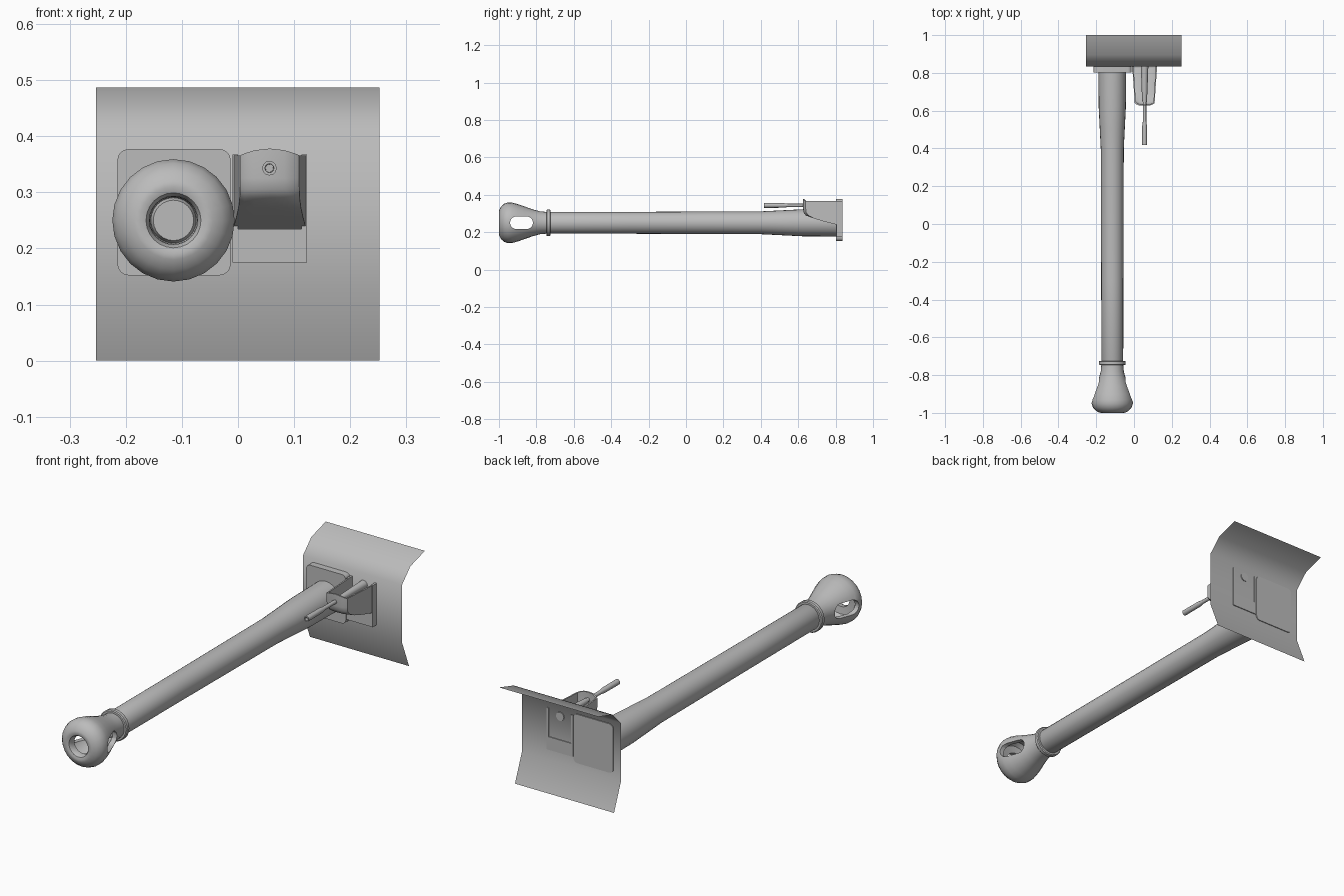
import bpy, bmesh, math
from mathutils import Vector

if "Cube" in bpy.data.objects:
    bpy.data.objects.remove(bpy.data.objects["Cube"])

grey = bpy.data.materials.new("plain grey")
grey.diffuse_color = (0.5, 0.5, 0.5, 1)
grey.use_nodes = True
grey.node_tree.nodes["Principled BSDF"].inputs["Base Color"].default_value = grey.diffuse_color


def finish(name, bm, angle=35, recalc=True):
    if recalc:
        bmesh.ops.recalc_face_normals(bm, faces=bm.faces)
    me = bpy.data.meshes.new(name)
    bm.to_mesh(me)
    bm.free()
    me.materials.append(grey)
    ob = bpy.data.objects.new(name, me)
    bpy.context.collection.objects.link(ob)
    smooth(ob, angle)
    return ob


def select(ob):
    bpy.ops.object.select_all(action='DESELECT')
    ob.select_set(True)
    bpy.context.view_layer.objects.active = ob


def smooth(ob, angle=35):
    select(ob)
    bpy.ops.object.shade_smooth_by_angle(angle=math.radians(angle))


def lathe(name, profile, cx, cz, n=24, angle=35):
    """Revolve (y, radius) points around an axis along y."""
    bm = bmesh.new()
    rings = []
    for y, r in profile:
        if r == 0:
            rings.append([bm.verts.new((cx, y, cz))] * n)
        else:
            rings.append([bm.verts.new((cx + r * math.cos(2 * math.pi * i / n), y,
                                        cz + r * math.sin(2 * math.pi * i / n))) for i in range(n)])
    for a, b in zip(rings, rings[1:]):
        for i in range(n):
            j = (i + 1) % n
            bm.faces.new(list(dict.fromkeys((a[i], a[j], b[j], b[i]))))
    return finish(name, bm, angle)


def extrude(name, points, vec):
    """Extrude a flat outline along a vector."""
    bm = bmesh.new()
    f = bm.faces.new([bm.verts.new(p) for p in points])
    res = bmesh.ops.extrude_face_region(bm, geom=[f], use_keep_orig=True)
    moved = [v for v in res["geom"] if isinstance(v, bmesh.types.BMVert)]
    bmesh.ops.translate(bm, verts=moved, vec=Vector(vec))
    return finish(name, bm)


def apply_modifier(ob, name):
    select(ob)
    bpy.ops.object.modifier_apply(modifier=name)


GX, GZ = -0.115, 0.25   # main barrel axis
CX, CZ = 0.056, 0.343   # small barrel axis

# Thin bent shield sheet
bm = bmesh.new()
rows = [[bm.verts.new((x, y, z)) for x in (-0.253, 0.252)]
        for y, z in ((0.885, 0), (0.834, 0.128), (0.834, 0.394), (0.895, 0.456), (1.0, 0.487))]
for a, b in zip(rows, rows[1:]):
    bm.faces.new((a[0], a[1], b[1], b[0]))
finish("shield_sheet", bm, 60, recalc=False)

# Rounded mounting plate
pts = []
for cx, cz, start in ((-0.033, 0.357, 0), (-0.195, 0.357, 90), (-0.195, 0.172, 180), (-0.033, 0.172, 270)):
    for k in range(5):
        a = math.radians(start + k * 22.5)
        pts.append((cx + 0.02 * math.cos(a), 0.803, cz + 0.02 * math.sin(a)))
extrude("mounting_plate", pts, (0, 0.035, 0))

# Main barrel and its collar
lathe("barrel", [(-0.79, 0), (-0.79, 0.036), (-0.735, 0.058), (-0.3, 0.0585), (0.4, 0.061),
                 (0.5, 0.066), (0.62, 0.072), (0.83, 0.074), (0.83, 0)], GX, GZ)
lathe("barrel_collar", [(-0.747, 0.05), (-0.747, 0.067), (-0.743, 0.071), (-0.728, 0.071),
                        (-0.724, 0.067), (-0.724, 0.05)], GX, GZ)

# Hollow bulb muzzle with a slot through both sides
shell = [(-0.745, 0.058), (-0.78, 0.061), (-0.82, 0.072), (-0.86, 0.086), (-0.90, 0.1),
         (-0.93, 0.108), (-0.952, 0.109), (-0.972, 0.102), (-0.988, 0.088), (-0.998, 0.07),
         (-1.0, 0.06), (-0.996, 0.049), (-0.985, 0.043), (-0.965, 0.043), (-0.96, 0.075),
         (-0.94, 0.088), (-0.90, 0.08), (-0.85, 0.06), (-0.80, 0.042), (-0.745, 0.038)]
muzzle = lathe("muzzle", shell + shell[:1], GX, GZ)
bm = bmesh.new()
bm.from_mesh(muzzle.data)
bmesh.ops.remove_doubles(bm, verts=bm.verts, dist=1e-5)
bmesh.ops.recalc_face_normals(bm, faces=bm.faces)
bm.to_mesh(muzzle.data)
bm.free()
slot = []
for cy, start in ((-0.852, -90), (-0.907, 90)):
    for k in range(9):
        a = math.radians(start + k * 22.5)
        slot.append((GX - 0.2, cy + 0.034 * math.cos(a), GZ + 0.034 * math.sin(a)))
cutter = extrude("slot_cutter", slot, (0.4, 0, 0))
cutter.hide_render = True
mod = muzzle.modifiers.new("slot", 'BOOLEAN')
mod.operation, mod.object, mod.solver = 'DIFFERENCE', cutter, 'EXACT'
apply_modifier(muzzle, "slot")
bpy.data.objects.remove(cutter)
smooth(muzzle)

# Small barrel with thicker tip and hollow mouth, and its tapered sleeve
lathe("small_barrel", [(0.45, 0), (0.45, 0.007), (0.418, 0.008), (0.418, 0.013), (0.52, 0.0125),
                       (0.545, 0.009), (0.66, 0.009), (0.66, 0)], CX, CZ, 12)
lathe("small_barrel_sleeve", [(0.645, 0), (0.645, 0.012), (0.70, 0.015), (0.838, 0.02), (0.838, 0)], CX, CZ, 12)

# U-shaped bracket foot
foot = [(-0.01, 0.367), (-0.01, 0.175), (0.123, 0.175), (0.123, 0.367),
        (0.113, 0.367), (0.113, 0.235), (0, 0.235), (0, 0.367)]
extrude("bracket_foot", [(x, 0.805, z) for x, z in foot], (0, 0.033, 0))

# Open-topped bracket housing: curved front and underside between two cheeks
profile = [(0.64, 0.366), (0.64, 0.325), (0.643, 0.305), (0.655, 0.289), (0.685, 0.273),
           (0.74, 0.256), (0.825, 0.235)]
bm = bmesh.new()
cols = [0, 0.08, 0.25, 0.5, 0.75, 0.92, 1]
grid = []
for i, (y, z) in enumerate(profile):
    inset = 0.013 * (0.83 - y) / 0.19
    x0, x1 = -0.009 + inset, 0.122 - inset
    row = []
    for t in cols:
        bump = 1 - (2 * t - 1) ** 4
        row.append(bm.verts.new((x0 + (x1 - x0) * t,
                                 y - (0.014 * bump if i < 4 else 0),
                                 z + (0.012 * (1 - (2 * t - 1) ** 2) if i == 0 else 0))))
    grid.append(row)
for a, b in zip(grid, grid[1:]):
    for k in range(len(cols) - 1):
        bm.faces.new((a[k], b[k], b[k + 1], a[k + 1]))
for k, x in ((0, -0.009), (-1, 0.122)):
    corner = bm.verts.new((x, 0.83, 0.366))
    ring = [r[k] for r in grid] + [corner]
    bm.faces.new(ring if k else ring[::-1])
housing = finish("bracket_housing", bm, 40)
mod = housing.modifiers.new("wall", 'SOLIDIFY')
mod.thickness, mod.offset = 0.007, -1
apply_modifier(housing, "wall")
smooth(housing, 40)
